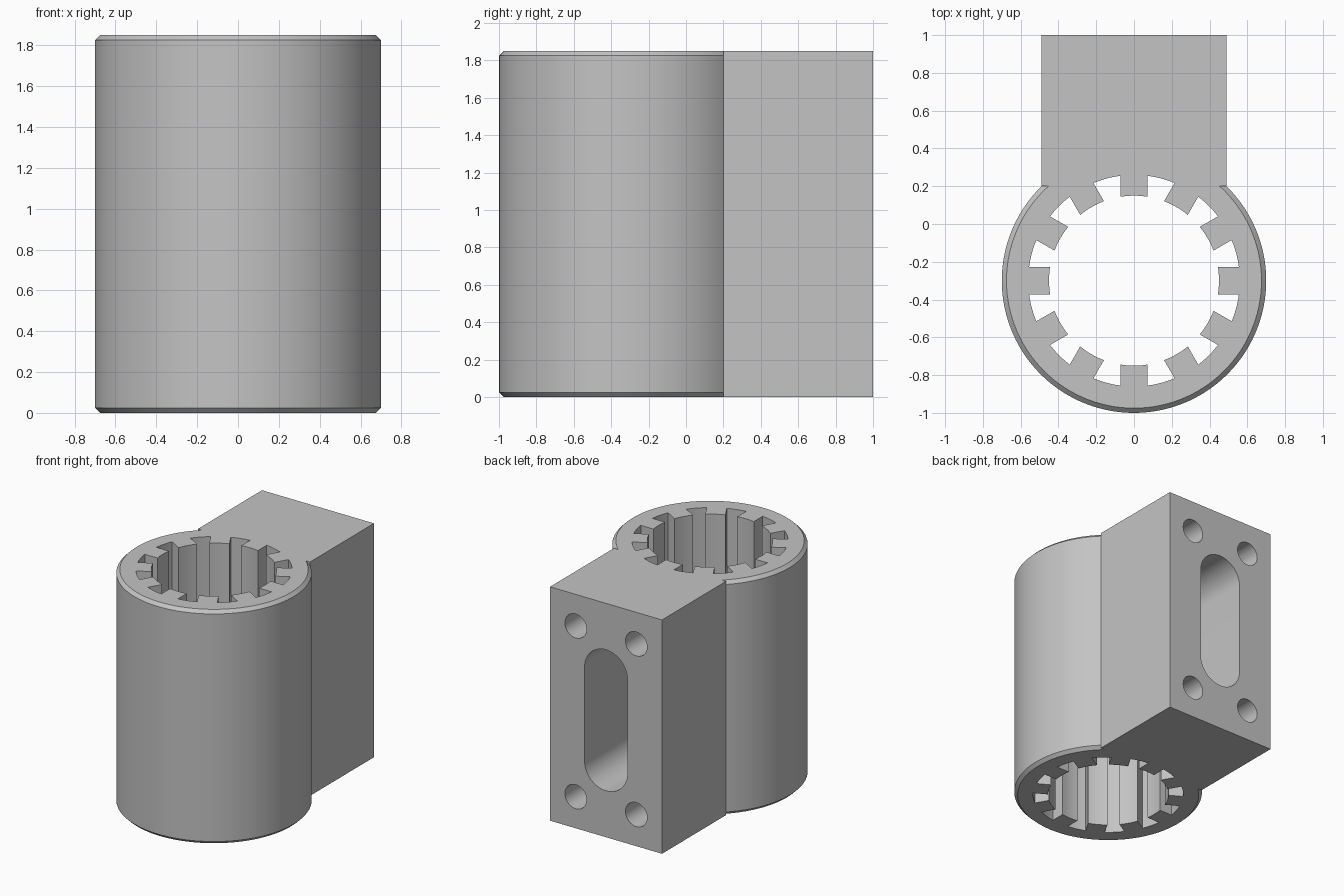
import bpy, bmesh
from math import sin, cos, asin, pi, radians

HEIGHT = 1.85
CENTRE_Y = -0.3
OUTER_R, ROOT_R, TIP_R = 0.7, 0.56, 0.45
CHAMFER = 0.025
TEETH, TOOTH_HALF = 12, 0.0725
BLOCK_HALF, BLOCK_FRONT, BLOCK_BACK = 0.49, 0.2, 1.0

if "Cube" in bpy.data.objects:
    bpy.data.objects.remove(bpy.data.objects["Cube"], do_unlink=True)

grey = bpy.data.materials.new("plain_grey")
grey.use_nodes = True
colour = (0.55, 0.55, 0.55, 1)
grey.diffuse_color = colour
grey.node_tree.nodes["Principled BSDF"].inputs["Base Color"].default_value = colour


def loft(name, rings):
    """Closed solid through matching rings of points."""
    bm = bmesh.new()
    loops = [[bm.verts.new(p) for p in ring] for ring in rings]
    n = len(loops[0])
    for a, b in zip(loops, loops[1:]):
        for i in range(n):
            j = (i + 1) % n
            bm.faces.new((a[i], a[j], b[j], b[i]))
    bm.faces.new(loops[0])
    bm.faces.new(loops[-1])
    bmesh.ops.recalc_face_normals(bm, faces=bm.faces)
    mesh = bpy.data.meshes.new(name)
    bm.to_mesh(mesh)
    bm.free()
    mesh.materials.append(grey)
    obj = bpy.data.objects.new(name, mesh)
    bpy.context.collection.objects.link(obj)
    return obj


def arc(r, start, end, steps):
    return [(r * cos(start + (end - start) * i / steps),
             r * sin(start + (end - start) * i / steps)) for i in range(steps + 1)]


def combine(target, other, operation):
    """Apply a boolean and discard the helper."""
    other.hide_render = True
    mod = target.modifiers.new(other.name, 'BOOLEAN')
    mod.operation, mod.solver, mod.object = operation, 'EXACT', other
    bpy.ops.object.select_all(action='DESELECT')
    bpy.context.view_layer.objects.active = target
    target.select_set(True)
    bpy.ops.object.modifier_apply(modifier=mod.name)
    bpy.data.objects.remove(other, do_unlink=True)


def pocket(name, x, z, radius, straight, depth):
    """Round-ended cutter running in from the back face."""
    outline = [(px, pz + straight) for px, pz in arc(radius, 0, pi, 24)]
    outline += [(px, pz - straight) for px, pz in arc(radius, pi, 2 * pi, 24)]
    if straight == 0:
        outline = arc(radius, 0, 2 * pi, 40)[:-1]
    return loft(name, [[(x + px, y, z + pz) for px, pz in outline]
                       for y in (BLOCK_BACK - depth, BLOCK_BACK + 0.1)])


# Chamfered sleeve
circle = arc(1, 0, 2 * pi, 120)[:-1]
profile = [(OUTER_R - CHAMFER, 0), (OUTER_R, CHAMFER),
           (OUTER_R, HEIGHT - CHAMFER), (OUTER_R - CHAMFER, HEIGHT)]
body = loft("splined_sleeve_with_block",
            [[(r * x, CENTRE_Y + r * y, z) for x, y in circle] for r, z in profile])

# Rectangular mounting block
corners = [(-BLOCK_HALF, BLOCK_FRONT), (BLOCK_HALF, BLOCK_FRONT),
           (BLOCK_HALF, BLOCK_BACK), (-BLOCK_HALF, BLOCK_BACK)]
block = loft("mounting_block", [[(x, y, z) for x, y in corners] for z in (0, HEIGHT)])
combine(body, block, 'UNION')

# Splined bore with inward teeth
tip, root, pitch = asin(TOOTH_HALF / TIP_R), asin(TOOTH_HALF / ROOT_R), 2 * pi / TEETH
outline = []
for k in range(TEETH):
    a = k * pitch
    outline += arc(TIP_R, a - tip, a + tip, 5)
    outline += arc(ROOT_R, a + root, a + pitch - root, 5)
bore = loft("bore_cutter", [[(x, CENTRE_Y + y, z) for x, y in outline]
                            for z in (-0.1, HEIGHT + 0.1)])
combine(body, bore, 'DIFFERENCE')

# Back slot and four screw holes
combine(body, pocket("slot_cutter", 0, HEIGHT / 2, 0.188, 0.37, 0.6), 'DIFFERENCE')
for x in (-0.265, 0.265):
    for z in (0.25, HEIGHT - 0.25):
        combine(body, pocket("hole_cutter", x, z, 0.095, 0, 0.5), 'DIFFERENCE')

# Smooth curved walls, crisp edges
bpy.ops.object.shade_smooth_by_angle(angle=radians(30))
